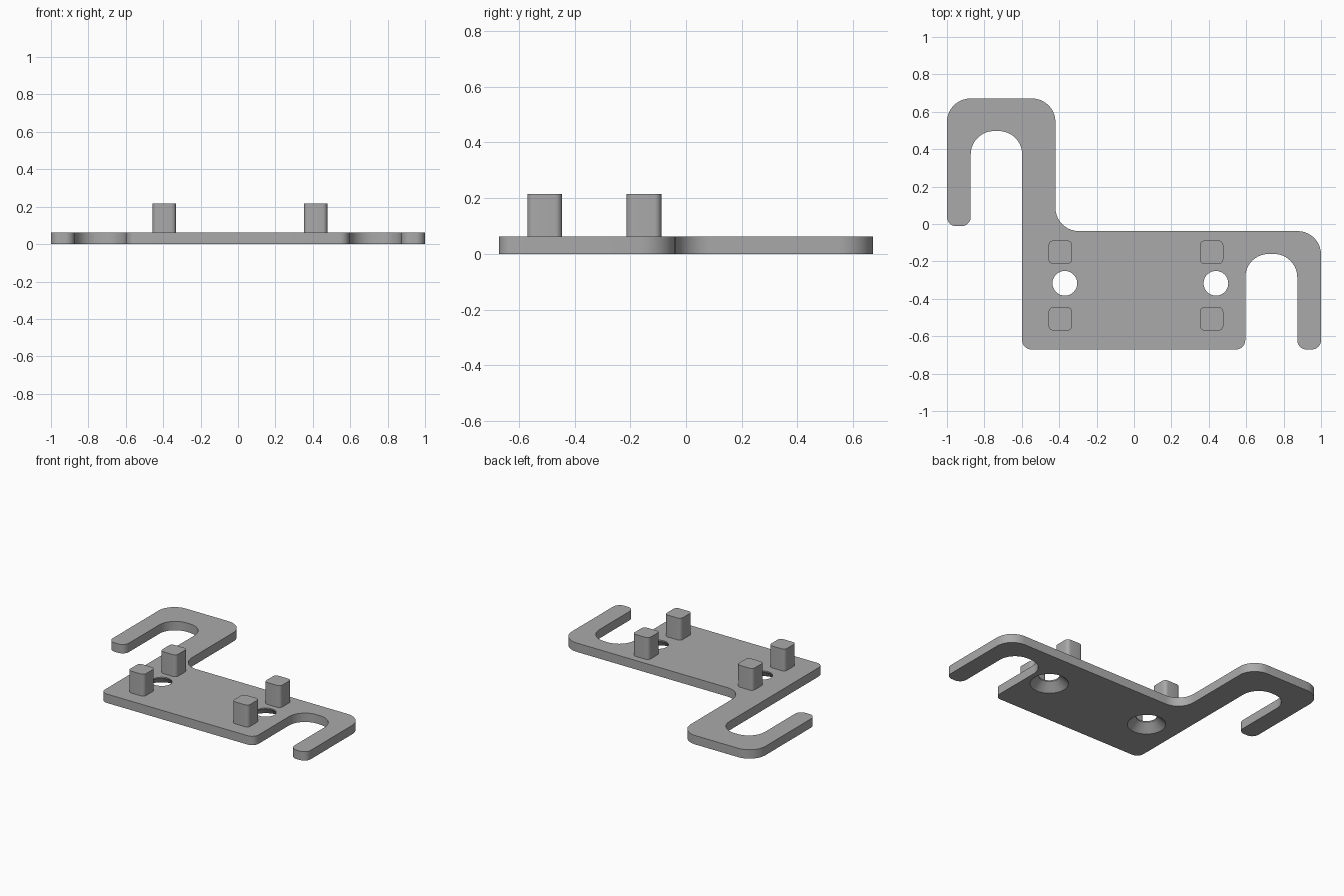
import bpy, bmesh, math
from mathutils import Vector

if "Cube" in bpy.data.objects:
    bpy.data.objects.remove(bpy.data.objects["Cube"])

T = 0.0625          # plate thickness
PEG_TOP = 0.216

grey = bpy.data.materials.new("grey")
grey.diffuse_color = (0.4, 0.4, 0.4, 1)
grey.use_nodes = True
grey.node_tree.nodes["Principled BSDF"].inputs["Base Color"].default_value = grey.diffuse_color


def rounded(corners, steps=10):
    """Outline points for a list of (x, y, radius) right-angled corners."""
    pts = []
    n = len(corners)
    for i, (x, y, r) in enumerate(corners):
        c = Vector((x, y))
        a = (Vector(corners[i - 1][:2]) - c).normalized()
        b = (Vector(corners[(i + 1) % n][:2]) - c).normalized()
        for k in range(steps + 1):
            t = math.pi / 2 * k / steps
            pts.append(c + r * (a * (1 - math.sin(t)) + b * (1 - math.cos(t))))
    return pts


def add_object(name, bm):
    bmesh.ops.recalc_face_normals(bm, faces=bm.faces)
    me = bpy.data.meshes.new(name)
    bm.to_mesh(me)
    bm.free()
    me.materials.append(grey)
    ob = bpy.data.objects.new(name, me)
    bpy.context.collection.objects.link(ob)
    return ob


def prism(name, pts, z0, z1):
    bm = bmesh.new()
    face = bm.faces.new([bm.verts.new((p.x, p.y, z0)) for p in pts])
    top = bmesh.ops.extrude_face_region(bm, geom=[face])["geom"]
    verts = [v for v in top if isinstance(v, bmesh.types.BMVert)]
    bmesh.ops.translate(bm, verts=verts, vec=(0, 0, z1 - z0))
    return add_object(name, bm)


def smooth(ob):
    bpy.ops.object.select_all(action='DESELECT')
    ob.select_set(True)
    bpy.context.view_layer.objects.active = ob
    bpy.ops.object.shade_smooth_by_angle(angle=math.radians(30))


# Plate with an open hook at each end
R, S = 0.125, 0.05
plate = prism("hook_plate", rounded([
    (-0.598, -0.671, S), (0.595, -0.671, S),
    (0.595, -0.16, R), (0.873, -0.16, R),
    (0.873, -0.671, S), (1.0, -0.671, S),
    (1.0, -0.038, R), (-0.42, -0.038, R),
    (-0.42, 0.671, R), (-1.0, 0.671, R),
    (-1.0, -0.012, S), (-0.873, -0.012, S),
    (-0.873, 0.497, R), (-0.598, 0.497, R)]), 0, T)

# Screw holes, countersunk from below
profile = [(0.175, -0.05), (0.066, 0.054), (0.066, T + 0.05)]
for x in (-0.37, 0.438):
    bm = bmesh.new()
    rings = [[bm.verts.new((x + r * math.cos(a), -0.317 + r * math.sin(a), z))
              for a in (math.tau * k / 48 for k in range(48))]
             for r, z in profile]
    for lo, hi in zip(rings, rings[1:]):
        for k in range(48):
            j = (k + 1) % 48
            bm.faces.new((lo[k], lo[j], hi[j], hi[k]))
    bm.faces.new(rings[0])
    bm.faces.new(rings[-1])
    cutter = add_object("screw_hole_cutter", bm)
    cutter.hide_render = True
    cutter.hide_set(True)
    mod = plate.modifiers.new("screw_hole", 'BOOLEAN')
    mod.object = cutter
    mod.operation = 'DIFFERENCE'
    mod.solver = 'EXACT'
smooth(plate)

# Four upright pegs with rounded corners
H, PR = 0.0625, 0.025
for x in (-0.394, 0.415):
    for y in (-0.507, -0.151):
        peg = prism("peg", rounded([
            (x - H, y - H, PR), (x + H, y - H, PR),
            (x + H, y + H, PR), (x - H, y + H, PR)], 6), T, PEG_TOP)
        smooth(peg)
